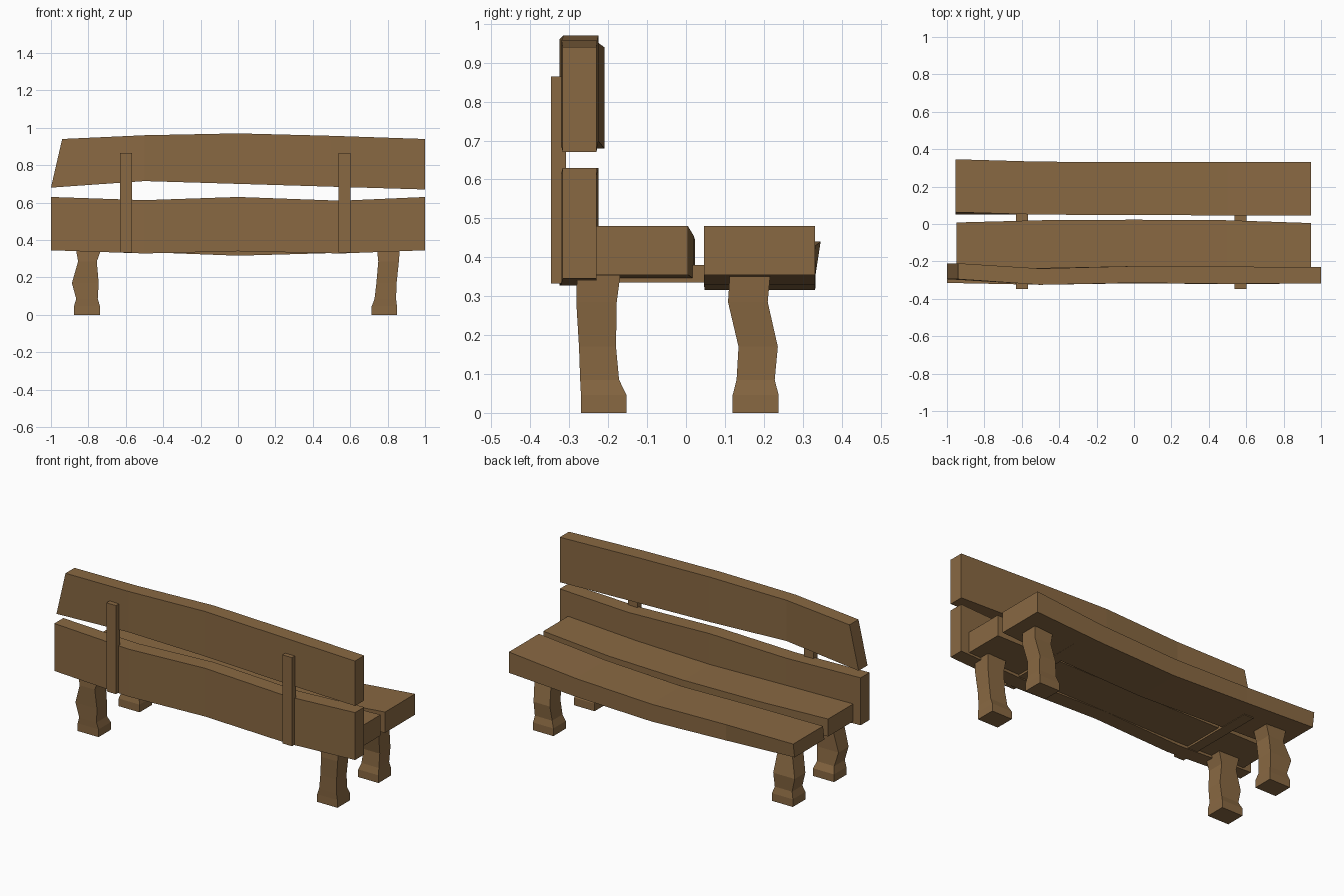
import bpy, bmesh

if "Cube" in bpy.data.objects:
    bpy.data.objects.remove(bpy.data.objects["Cube"])

wood = bpy.data.materials.new("brown wood")
wood.diffuse_color = (0.25, 0.14, 0.055, 1)
wood.use_nodes = True
wood.node_tree.nodes["Principled BSDF"].inputs["Base Color"].default_value = wood.diffuse_color


def loft(name, rings):
    """Skin a list of four-cornered rings into a closed solid."""
    bm = bmesh.new()
    vs = [[bm.verts.new(p) for p in r] for r in rings]
    for a, b in zip(vs, vs[1:]):
        for i in range(4):
            j = (i + 1) % 4
            bm.faces.new((a[i], a[j], b[j], b[i]))
    bm.faces.new(vs[0])
    bm.faces.new(vs[-1])
    bmesh.ops.recalc_face_normals(bm, faces=bm.faces)
    me = bpy.data.meshes.new(name)
    bm.to_mesh(me)
    bm.free()
    me.materials.append(wood)
    ob = bpy.data.objects.new(name, me)
    bpy.context.collection.objects.link(ob)
    return ob


def plank(name, stations, top_dx=0, top_dy=0):
    """Stations are (x, y0, y1, z0, z1); the left end's top may lean."""
    rings = []
    for i, (x, y0, y1, z0, z1) in enumerate(stations):
        dx, dy = (top_dx, top_dy) if i == 0 else (0, 0)
        rings.append([(x, y0, z0), (x, y1, z0),
                      (x + dx, y1 + dy, z1), (x + dx, y0 + dy, z1)])
    return loft(name, rings)


def box(name, x0, x1, y0, y1, z0, z1):
    return plank(name, [(x0, y0, y1, z0, z1), (x1, y0, y1, z0, z1)])


# backrest planks
plank("upper_back_plank", [
    (-1, -.295, -.21, .68, .94), (-.5, -.325, -.238, .715, .96),
    (0, -.315, -.225, .70, .97), (.5, -.32, -.228, .685, .957),
    (1, -.317, -.23, .67, .94)], top_dx=.06)
plank("lower_back_plank", [
    (-1, -.315, -.23, .345, .63), (-.5, -.325, -.235, .328, .613),
    (0, -.317, -.225, .34, .63), (.55, -.322, -.23, .328, .61),
    (1, -.317, -.23, .345, .63)])

# sagging seat planks
plank("front_seat_plank", [
    (-.955, .05, .333, .355, .44), (-.5, .05, .333, .335, .43),
    (0, .048, .332, .316, .42), (.5, .046, .332, .33, .44),
    (.945, .046, .332, .355, .48)], top_dy=.013)
plank("rear_seat_plank", [
    (-.95, -.275, .008, .355, .46), (-.5, -.27, .02, .345, .45),
    (0, -.265, .023, .34, .445), (.5, -.27, .02, .345, .455),
    (.945, -.275, .005, .355, .48)])

# L-shaped brackets: upright and cross bar
for side, x in (("left", -.60), ("right", .57)):
    box(side + "_back_upright", x - .032, x + .032, -.347, -.308, .333, .865)
    box(side + "_seat_crossbar", x - .032, x + .032, -.31, .23, .335, .38)

# gnarled legs: (z, x0, x1, y0, y1)
heights = (0, .046, .085, .17, .285, .36)
x_left = ((-.877, -.738), (-.877, -.738), (-.865, -.75),
          (-.888, -.745), (-.855, -.755), (-.868, -.728))
x_right = ((.715, .85), (.715, .85), (.73, .845),
           (.74, .848), (.75, .86), (.742, .866))
y_front = ((.12, .238), (.12, .238), (.13, .228),
           (.135, .236), (.108, .21), (.113, .217))
y_rear = ((-.27, -.153), (-.27, -.153), (-.272, -.172),
          (-.275, -.18), (-.282, -.178), (-.28, -.168))
for side, xs in (("left", x_left), ("right", x_right)):
    for end, ys in (("front", y_front), ("rear", y_rear)):
        loft(f"{end}_{side}_leg", [
            [(a, c, z), (b, c, z), (b, d, z), (a, d, z)]
            for z, (a, b), (c, d) in zip(heights, xs, ys)])
